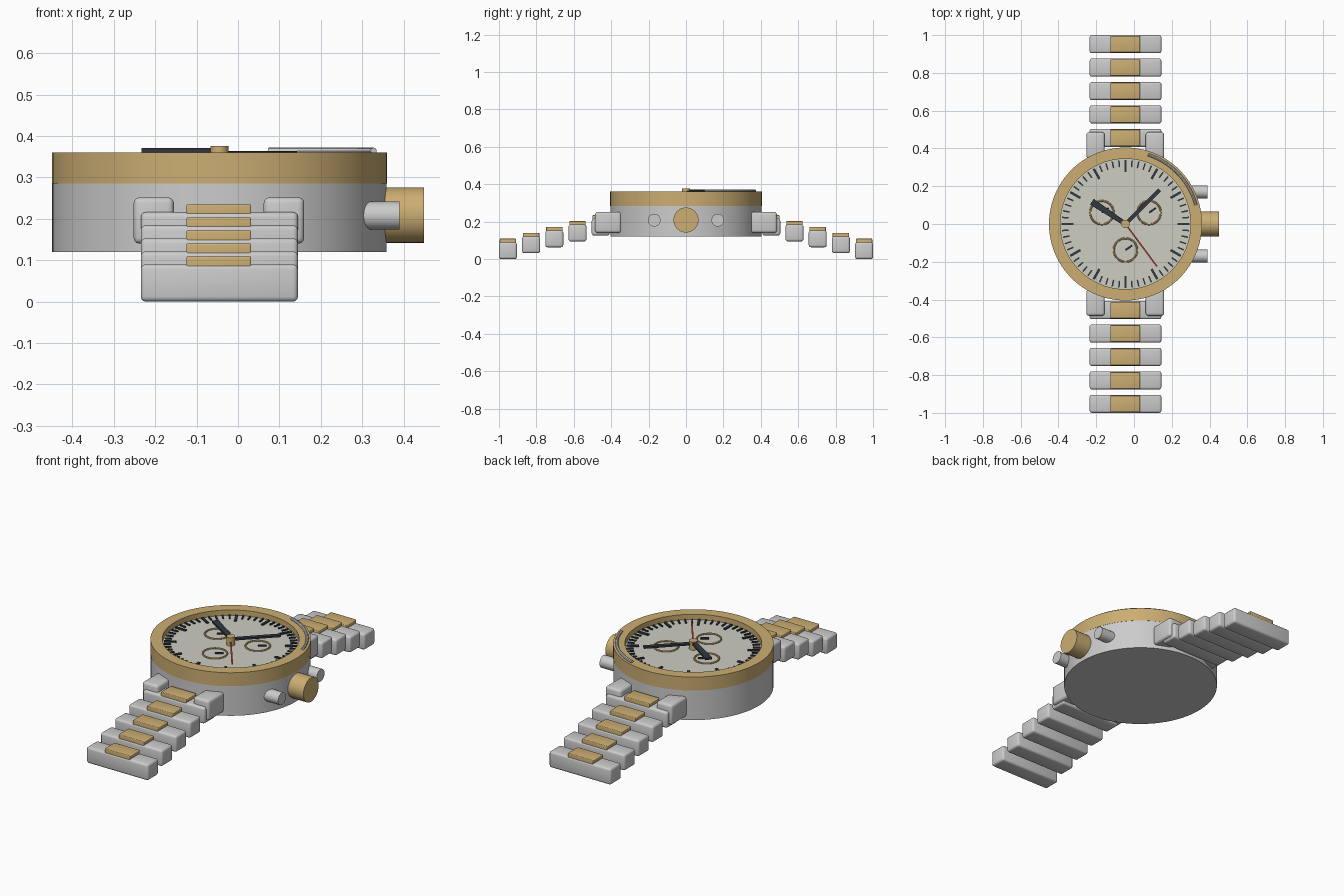
import bpy, bmesh
from math import sin, cos, pi, radians, atan2, hypot
from mathutils import Matrix, Vector

if "Cube" in bpy.data.objects:
    bpy.data.objects.remove(bpy.data.objects["Cube"])

CX = -0.045  # watch head centre


def material(name, rgb):
    m = bpy.data.materials.new(name)
    m.diffuse_color = (*rgb, 1)
    m.use_nodes = True
    m.node_tree.nodes["Principled BSDF"].inputs["Base Color"].default_value = m.diffuse_color
    return m


GOLD = material("gold", (0.60, 0.42, 0.17))
DIAL = material("dial_cream", (0.62, 0.61, 0.54))
DARK = material("dark", (0.03, 0.04, 0.05))
RED = material("red", (0.45, 0.06, 0.05))


def finish(name, bm, mat=None, smooth=True):
    bmesh.ops.recalc_face_normals(bm, faces=bm.faces)
    me = bpy.data.meshes.new(name)
    bm.to_mesh(me)
    bm.free()
    ob = bpy.data.objects.new(name, me)
    bpy.context.collection.objects.link(ob)
    if mat:
        me.materials.append(mat)
    if smooth:
        bpy.ops.object.select_all(action='DESELECT')
        ob.select_set(True)
        bpy.context.view_layer.objects.active = ob
        bpy.ops.object.shade_smooth_by_angle(angle=radians(35))
    return ob


def box(name, x, y, z, mat=None, bevel=0.0):
    """Box from (min, max) ranges, optionally rounded."""
    bm = bmesh.new()
    size = [r[1] - r[0] for r in (x, y, z)]
    mid = [(r[1] + r[0]) / 2 for r in (x, y, z)]
    bmesh.ops.create_cube(bm, size=1, matrix=Matrix.Translation(mid) @ Matrix.Diagonal((*size, 1)))
    if bevel:
        bmesh.ops.bevel(bm, geom=bm.edges[:], offset=bevel, segments=3, profile=0.5, affect='EDGES')
    return finish(name, bm, mat)


def cylinder(name, r, lo, hi, centre, axis='Z', mat=None, seg=96):
    """Cylinder running from lo to hi along the axis."""
    bm = bmesh.new()
    m = Matrix.Translation((0, 0, (lo + hi) / 2))
    if axis == 'X':
        m = Matrix.Rotation(pi / 2, 4, 'Y') @ m
    bmesh.ops.create_cone(bm, cap_ends=True, segments=seg, radius1=r, radius2=r, depth=hi - lo,
                          matrix=Matrix.Translation(centre) @ m)
    return finish(name, bm, mat)


def sweep(name, profile, centre, a0=0, a1=2 * pi, seg=96, mat=None):
    """Revolve a closed (radius, z) profile around the vertical axis."""
    bm = bmesh.new()
    full = abs(a1 - a0 - 2 * pi) < 1e-6
    rings = []
    for i in range(seg if full else seg + 1):
        a = a0 + (a1 - a0) * i / seg
        rings.append([bm.verts.new((centre[0] + r * cos(a), centre[1] + r * sin(a), centre[2] + z))
                      for r, z in profile])
    n = len(profile)
    for i in range(seg):
        p, q = rings[i], rings[(i + 1) % len(rings)]
        for j in range(n):
            bm.faces.new((p[j], p[(j + 1) % n], q[(j + 1) % n], q[j]))
    if not full:
        bm.faces.new(rings[0])
        bm.faces.new(rings[-1])
    return finish(name, bm, mat)


def tube(r, tr, n=8):
    return [(r + tr * cos(2 * pi * k / n), tr * sin(2 * pi * k / n)) for k in range(n)]


def add_bar(bm, angle, r0, r1, w0, w1, z0, z1, ox=CX, oy=0.0):
    """Flat bar pointing radially from (ox, oy), width w0 to w1."""
    d = Vector((cos(angle), sin(angle)))
    s = Vector((-d.y, d.x))
    o = Vector((ox, oy))
    pts = [o + d * r0 - s * w0 / 2, o + d * r1 - s * w1 / 2,
           o + d * r1 + s * w1 / 2, o + d * r0 + s * w0 / 2]
    lo = [bm.verts.new((*p, z0)) for p in pts]
    hi = [bm.verts.new((*p, z1)) for p in pts]
    bm.faces.new(lo[::-1])
    bm.faces.new(hi)
    for i in range(4):
        j = (i + 1) % 4
        bm.faces.new((lo[i], lo[j], hi[j], hi[i]))


def hand(name, tip, w0, w1, z0, z1, mat, tail=0.0, ox=CX, oy=0.0):
    bm = bmesh.new()
    add_bar(bm, atan2(tip[1], tip[0]), -tail, hypot(*tip), w0, w1, z0, z1, ox, oy)
    return finish(name, bm, mat, smooth=False)


# case, bezel and dial
cylinder("case", 0.404, 0.12, 0.29, (CX, 0, 0))
sweep("bezel", [(0.345, 0.285), (0.405, 0.285), (0.405, 0.36), (0.345, 0.36)], (CX, 0, 0), mat=GOLD)
cylinder("dial", 0.347, 0.285, 0.33, (CX, 0, 0), mat=DIAL)

# polished arc on the bezel
sweep("bezel_highlight", tube(0.386, 0.008), (CX, 0, 0.364), radians(15), radians(72), 32)

# minute and hour marks
bm = bmesh.new()
for i in range(60):
    major = i % 5 == 0
    w = 0.013 if major else 0.008
    add_bar(bm, i * pi / 30, 0.275 if major else 0.302, 0.338, w, w, 0.328, 0.337)
finish("dial_marks", bm, DARK, smooth=False)

# three small subdials
for i, (dx, dy) in enumerate([(-0.125, 0.06), (0.125, 0.06), (0, -0.138)]):
    sweep(f"subdial_ring_{i + 1}", tube(0.062, 0.005), (CX + dx, dy, 0.332), seg=48, mat=GOLD)
    hand(f"subdial_hand_{i + 1}", (0.036, 0.025), 0.01, 0.01, 0.33, 0.338, DARK,
         ox=CX + dx, oy=dy)

# main hands and centre pin
hand("hour_hand", (-0.178, 0.118), 0.024, 0.036, 0.36, 0.371, DARK)
hand("minute_hand", (0.18, 0.18), 0.022, 0.022, 0.354, 0.364, DARK)
hand("second_hand", (0.167, -0.225), 0.008, 0.008, 0.348, 0.354, RED)
cylinder("centre_pin", 0.022, 0.33, 0.376, (CX, 0, 0), mat=GOLD, seg=32)

# crown and pushers
cylinder("crown", 0.067, 0.34, 0.45, (0, 0, 0.209), 'X', GOLD, 48)
for side, tag in ((-1, "front"), (1, "back")):
    cylinder(f"pusher_{tag}", 0.034, 0.28, 0.39, (0, side * 0.17, 0.208), 'X', seg=32)

# lugs and bracelet links, front and back
for side, tag in ((-1, "front"), (1, "back")):
    def span(a, b):
        return tuple(sorted((side * a, side * b)))
    for x, lr in (((-0.252, -0.155), "left"), ((0.062, 0.16), "right")):
        box(f"lug_{tag}_{lr}", x, span(0.347, 0.486), (0.14, 0.252), bevel=0.014)
    for i in range(5):
        y = 0.952 - 0.124 * i
        z = 0.0315 * i
        box(f"link_{tag}_{i + 1}", (-0.235, 0.145), span(y - 0.048, y + 0.048), (z, z + 0.09), bevel=0.012)
        box(f"link_centre_{tag}_{i + 1}", (-0.125, 0.032), span(y - 0.044, y + 0.044),
            (z + 0.07, z + 0.109), GOLD, bevel=0.004)
